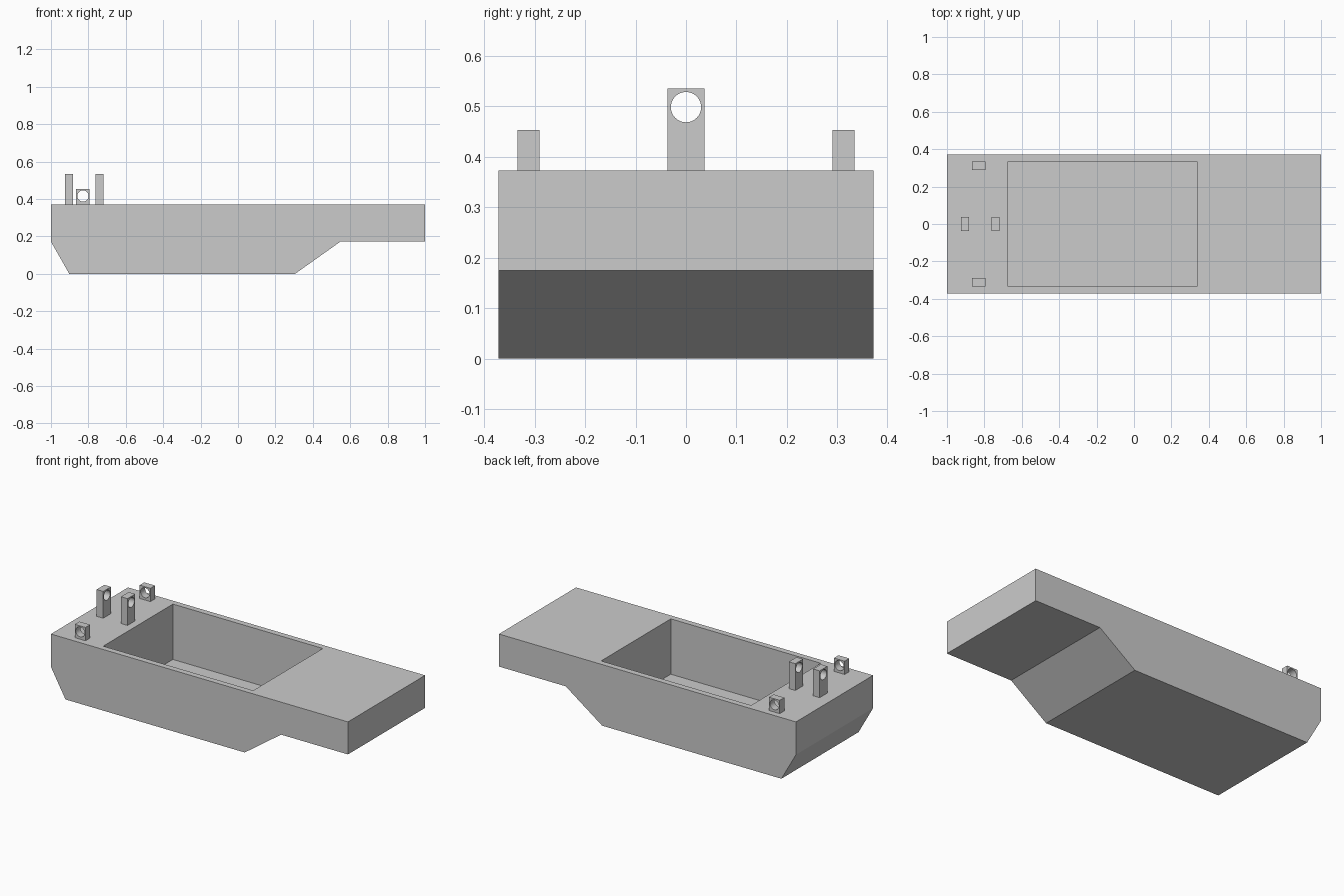
import bpy
import bmesh
from mathutils import Matrix, Vector

cube = bpy.data.objects.get("Cube")
if cube:
    bpy.data.objects.remove(cube, do_unlink=True)

grey = bpy.data.materials.new("plain grey")
grey.use_nodes = True
grey.diffuse_color = (0.6, 0.6, 0.6, 1)
grey.node_tree.nodes["Principled BSDF"].inputs["Base Color"].default_value = (0.6, 0.6, 0.6, 1)

DECK = 0.372
HALF_WIDTH = 0.371


def finish(name, bm):
    bmesh.ops.recalc_face_normals(bm, faces=bm.faces)
    mesh = bpy.data.meshes.new(name)
    bm.to_mesh(mesh)
    bm.free()
    mesh.materials.append(grey)
    obj = bpy.data.objects.new(name, mesh)
    bpy.context.collection.objects.link(obj)
    return obj


def box(name, low, high):
    low, high = Vector(low), Vector(high)
    bm = bmesh.new()
    bmesh.ops.create_cube(bm, size=1, matrix=Matrix.LocRotScale((low + high) / 2, None, high - low))
    return finish(name, bm)


def cylinder(name, centre, axis, radius, length):
    bm = bmesh.new()
    turn = Vector((0, 0, 1)).rotation_difference(Vector(axis)).to_matrix().to_4x4()
    bmesh.ops.create_cone(bm, cap_ends=True, segments=48, radius1=radius, radius2=radius,
                          depth=length, matrix=Matrix.Translation(centre) @ turn)
    return finish(name, bm)


def cut(target, cutter):
    mod = target.modifiers.new("cut", 'BOOLEAN')
    mod.operation = 'DIFFERENCE'
    mod.solver = 'EXACT'
    mod.object = cutter
    cutter.hide_render = True
    cutter.hide_viewport = True
    cutter.display_type = 'WIRE'
    # Bake the cut so the cutter can be removed
    graph = bpy.context.evaluated_depsgraph_get()
    mesh = bpy.data.meshes.new_from_object(target.evaluated_get(graph))
    target.modifiers.clear()
    target.data = mesh
    bpy.data.objects.remove(cutter, do_unlink=True)


# Hull: side profile extruded across the beam
profile = [(-1, DECK), (-1, 0.172), (-0.902, 0), (0.305, 0), (0.55, 0.174), (1, 0.174), (1, DECK)]
bm = bmesh.new()
side = bm.faces.new([bm.verts.new((x, -HALF_WIDTH, z)) for x, z in profile])
walls = bmesh.ops.extrude_face_region(bm, geom=[side])
bmesh.ops.translate(bm, vec=(0, 2 * HALF_WIDTH, 0),
                    verts=[v for v in walls["geom"] if isinstance(v, bmesh.types.BMVert)])
hull = finish("hull", bm)

# Open hold
cut(hull, box("hold_cutter", (-0.673, -0.335, 0.035), (0.337, 0.335, 0.5)))

# Tall centre posts, drilled lengthwise
for name, x in (("rear_post", -0.904), ("fore_post", -0.74)):
    post = box(name, (x - 0.022, -0.037, DECK), (x + 0.022, 0.037, 0.535))
    cut(post, cylinder("hole_cutter", (x, 0, 0.498), (1, 0, 0), 0.03, 0.2))

# Short side lugs, drilled crosswise
for name, s in (("left_lug", 1), ("right_lug", -1)):
    y = 0.312 * s
    lug = box(name, (-0.865, y - 0.022, DECK), (-0.793, y + 0.022, 0.453))
    cut(lug, cylinder("hole_cutter", (-0.829, y, 0.416), (0, 1, 0), 0.03, 0.2))
